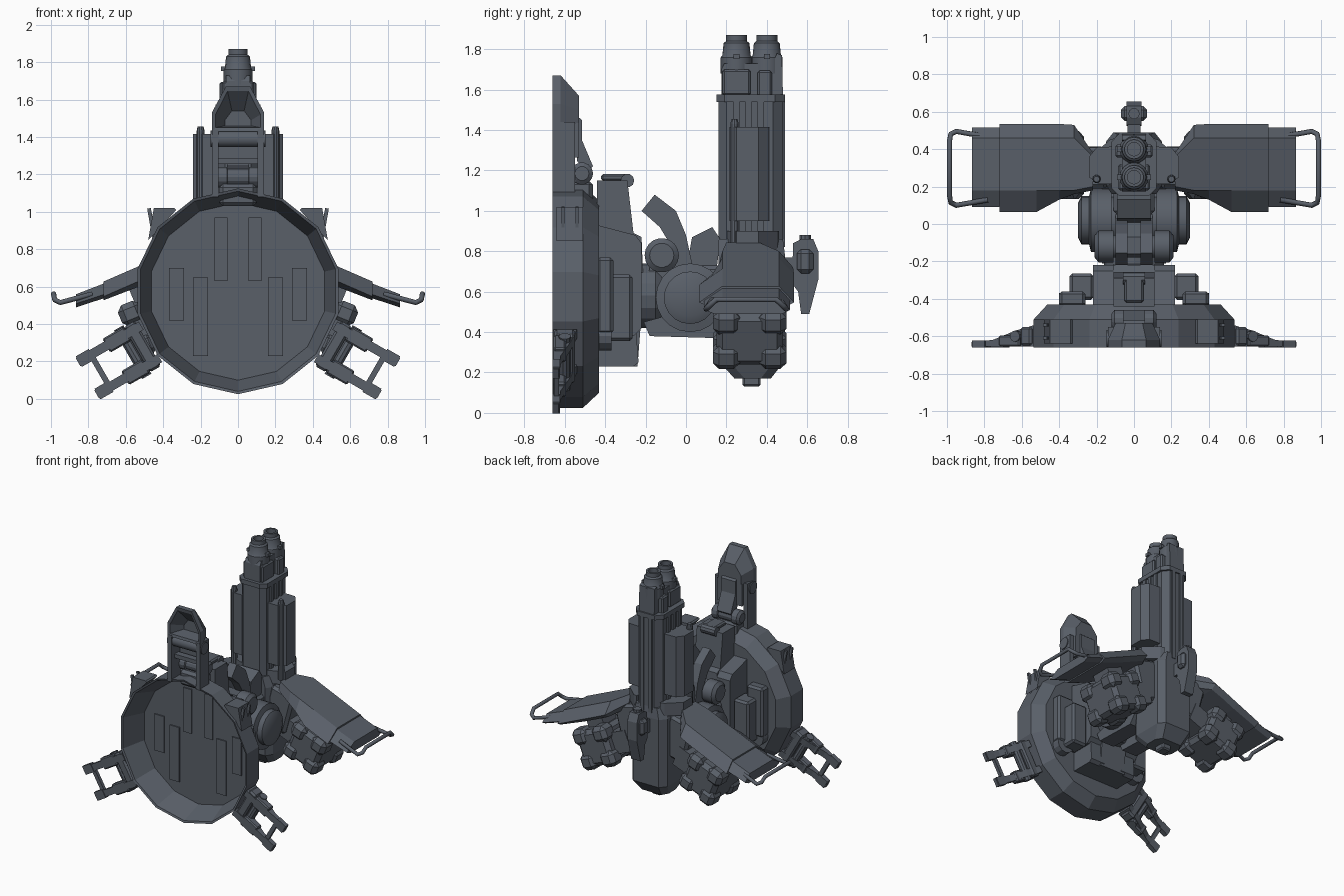
import bpy, bmesh, math
from math import sin, cos, pi, radians
from mathutils import Matrix, Vector

if "Cube" in bpy.data.objects:
    bpy.data.objects.remove(bpy.data.objects["Cube"])

mat = bpy.data.materials.new("dark_steel")
mat.diffuse_color = (0.1, 0.115, 0.14, 1)
mat.use_nodes = True
mat.node_tree.nodes["Principled BSDF"].inputs["Base Color"].default_value = mat.diffuse_color
ORDER = {'x': lambda a, b, h: (h, a, b), 'y': lambda a, b, h: (a, h, b), 'z': lambda a, b, h: (a, b, h)}


def finish(name, verts, faces, mirror=False, M=None, bevel=0, smooth=False):
    me = bpy.data.meshes.new(name)
    me.from_pydata([(M @ Vector(v)) if M else v for v in verts], [], faces)
    bm = bmesh.new()
    bm.from_mesh(me)
    bmesh.ops.recalc_face_normals(bm, faces=bm.faces)
    bm.to_mesh(me)
    bm.free()
    ob = bpy.data.objects.new(name, me)
    bpy.context.collection.objects.link(ob)
    me.materials.append(mat)
    if bevel:
        m = ob.modifiers.new("bevel", 'BEVEL')
        m.width, m.segments = bevel, 1
    if mirror:
        ob.modifiers.new("mirror", 'MIRROR')
    if smooth:
        bpy.context.view_layer.objects.active = ob
        ob.select_set(True)
        bpy.ops.object.shade_smooth_by_angle(angle=radians(35))
        ob.select_set(False)
    return ob


def loft(name, sections, **kw):
    n, k = len(sections[0]), len(sections)
    faces = [[s * n + i, s * n + (i + 1) % n, (s + 1) * n + (i + 1) % n, (s + 1) * n + i]
             for s in range(k - 1) for i in range(n)]
    faces += [list(range(n)), list(range((k - 1) * n, k * n))]
    return finish(name, [p for s in sections for p in s], faces, **kw)


def prism(name, pts, axis, lo, hi, **kw):
    return loft(name, [[ORDER[axis](a, b, h) for a, b in pts] for h in (lo, hi)], **kw)


def box(name, c, size, tilt=0, M=None, **kw):
    v = [(x * size[0] / 2, y * size[1] / 2, z * size[2] / 2) for z in (-1, 1)
         for x, y in ((-1, -1), (1, -1), (1, 1), (-1, 1))]
    T = Matrix.Translation(c) @ Matrix.Rotation(radians(tilt), 4, 'Y')
    return loft(name, [v[:4], v[4:]], M=(M @ T if M else T), **kw)


def lathe(name, prof, c, axis, n=20, phase=0.0, **kw):
    """Stacked rings (radius, position along axis), capped at both ends; c is the centre in the other two axes."""
    return loft(name, [[ORDER[axis](c[0] + r * cos(phase + 2 * pi * i / n), c[1] + r * sin(phase + 2 * pi * i / n), h)
                        for i in range(n)] for r, h in prof], **kw)


def sym(half):
    return half + [(-a, b) for a, b in reversed(half)]


ZC = 0.575
# Base dish, open to the front, with thin panels inside
lathe("base_dish", [(.475, -.48), (.535, -.655), (.55, -.66), (.55, -.51), (.475, -.43)], (0, ZC), 'y', 14, pi / 2)
for x, z, w, h in ((.33, .56, .08, .28), (.20, .44, .08, .42), (.09, .80, .07, .34)):
    box("dish_panel", (x, -.482, z), (w, .014, h), mirror=True)

# Rim latches
prism("rim_latch", [(.33, 1.01), (.34, 1.02), (.45, 1.02), (.48, .85), (.44, .89)], 'y', -.64, -.51, mirror=True)
for y in (-.61, -.54):
    box("latch_bar", (.462, y, .94), (.02, .015, .16), 10, mirror=True)

# Lower folding feet, 120 degrees from the top one
M = Matrix.Translation((0, 0, ZC)) @ Matrix.Rotation(radians(120), 4, 'Y')
for s in (-1, 1):
    a, b = sorted((s * .075, s * .125))
    prism("foot_prong", [(-.655, .54), (-.655, .93), (-.63, .93), (-.62, .80), (-.57, .66), (-.54, .54)], 'x', a, b,
          M=M, mirror=True)
    box("foot_pad", (s * .1, -.625, .69), (.085, .06, .13), M=M, mirror=True, bevel=.008)
    box("foot_toe", (s * .1, -.642, .885), (.065, .036, .08), M=M, mirror=True)
box("foot_crossbar", (0, -.64, .85), (.2, .025, .03), M=M, mirror=True)
box("foot_hinge", (0, -.6, .59), (.28, .1, .07), M=M, mirror=True, bevel=.012)
lathe("foot_pin", [(.03, -.15), (.03, .15)], (-.6, .65), 'x', 10, M=M, mirror=True)

# Raised top foot: hollow hooded plate on two rails
loft("top_foot_hood", [[(x, y, z) for x, z in sym([(.14 * k, zb), (.14 * k, zm), (.065 * k, zt)])]
                       for y, k, zb, zm, zt in ((-.56, .5, 1.46, 1.49, 1.54), (-.655, .86, 1.45, 1.52, 1.645),
                                                (-.66, 1, 1.43, 1.53, 1.67), (-.62, 1, 1.43, 1.53, 1.67),
                                                (-.53, .7, 1.43, 1.5, 1.57))])
box("top_foot_rail", (.122, -.605, 1.26), (.036, .11, .36), mirror=True)
box("top_foot_back", (0, -.545, 1.35), (.21, .03, .17))
lathe("top_foot_roller", [(.045, -.147), (.045, .147)], (-.612, 1.39), 'x', 14, smooth=True)
box("top_foot_bar", (0, -.6, 1.27), (.21, .05, .03))
lathe("top_foot_hinge", [(.035, -.12), (.055, -.105), (.055, -.06), (.045, -.055), (.045, .055), (.055, .06),
                         (.055, .105), (.035, .12)], (-.515, 1.185), 'x', 14)
prism("top_foot_knuckle", [(-.54, 1.47), (-.515, 1.45), (-.515, 1.35), (-.46, 1.22), (-.5, 1.18), (-.54, 1.25)],
      'x', -.06, .06)
box("top_foot_block", (0, -.52, 1.09), (.2, .12, .12), bevel=.02)

# Back frame behind the dish
prism("back_spine", [(-.44, 1.15), (-.29, 1.15), (-.26, .89), (-.22, .87), (-.21, .62), (-.24, .23), (-.44, .23)],
      'x', -.11, .11)
prism("spine_cheek", [(-.44, .93), (-.25, .88), (-.22, .84), (-.22, .42), (-.26, .38), (-.44, .38)],
      'x', .10, .22, mirror=True)
prism("spine_leg", [(-.44, .45), (-.25, .45), (-.235, .25), (-.26, .23), (-.44, .23)], 'x', .08, .2, mirror=True)
lathe("spine_bolt", [(.034, -.06), (.034, .06)], (-.29, 1.15), 'x', 10)
box("spine_cap", (0, -.35, 1.165), (.1, .14, .035), bevel=.01)
box("side_box", (.28, -.335, .52), (.13, .14, .33), mirror=True, bevel=.015)
box("side_plate", (.33, -.40, .58), (.14, .08, .38), mirror=True, bevel=.015)
lathe("side_bolt", [(.07, -.44), (.07, -.37)], (.33, .38), 'y', 12, mirror=True)

# Swivel joint
lathe("swivel_neck", [(.16, -.22), (.16, -.15), (.12, -.1), (.12, 0)], (0, .58), 'y', 16)
lathe("main_pivot", [(.09, -.30), (.13, -.28), (.13, -.24), (.17, -.23), (.17, -.12), (.13, -.12), (.13, .12),
                     (.17, .12), (.17, .23), (.13, .24), (.13, .28), (.09, .30)], (.02, .57), 'x', 20, smooth=True)
lathe("upper_pivot", [(.06, -.21), (.085, -.19), (.085, -.11), (.06, -.11), (.06, .11), (.085, .11), (.085, .19),
                      (.06, .21)], (-.12, .78), 'x', 18, smooth=True)
prism("curved_fin", [(-.22, 1.0), (-.155, 1.08), (-.05, 1.0), (0, .88), (.03, .74), (-.05, .70), (-.07, .82),
                     (-.13, .92)], 'x', .035, .1, mirror=True)
prism("rear_fin", [(.03, .87), (.13, .92), (.17, .86), (.15, .7), (.0, .7)], 'x', -.09, .09)
prism("pivot_link", [(-.16, .84), (-.07, .84), (.08, .66), (.0, .5), (-.2, .6)], 'x', -.1, .1)
prism("under_cradle", [(-.21, .45), (-.18, .38), (.16, .37), (.22, .45), (.22, .58), (.1, .62), (-.1, .48)],
      'x', .04, .17, mirror=True)
box("gun_bridge", (0, .15, .58), (.22, .2, .3), bevel=.02)

# Gun body and barrel housing
prism("barrel_housing", sym([(.07, .16), (.105, .2), (.105, .43), (.065, .48)]), 'z', .78, 1.55)
for y in (.25, .31, .37):
    box("housing_rib", (.107, y, 1.2), (.018, .03, .7), mirror=True)
box("housing_back_rib", (.035, .48, 1.18), (.03, .02, .72), mirror=True)
prism("barrel_collar", sym([(.08, .15), (.12, .19), (.12, .44), (.075, .49)]), 'z', 1.54, 1.575)
prism("muzzle_block", [(.175, 1.57), (.175, 1.70), (.19, 1.73), (.43, 1.73), (.45, 1.78), (.475, 1.77), (.48, 1.57)],
      'x', -.065, .065)
box("muzzle_cheek", (0, .25, 1.635), (.17, .14, .13), bevel=.01)
box("muzzle_side", (0, .39, 1.63), (.2, .07, .13), bevel=.01)
for y in (.25, .40):
    lathe("muzzle", [(.078, 1.68), (.078, 1.76), (.07, 1.77), (.064, 1.83), (.052, 1.84), (.052, 1.87), (.036, 1.87),
                     (.036, 1.80)], (0, y), 'z', 16, smooth=True)
    box("muzzle_lug", (0, y, 1.765), (.18, .03, .025))
loft("gun_lower_body", [[(x, y, z) for x, y in sym([(.12 * k, y0), (.15 * k, y0 + .05), (.15 * k, y1 - .05),
                                                    (.11 * k, y1)])]
                        for z, k, y0, y1 in ((.17, .75, .24, .42), (.26, 1, .16, .49), (.78, 1, .16, .49),
                                             (.86, .8, .16, .48))])
box("gun_foot_stub", (0, .325, .155), (.08, .09, .05), bevel=.01)

# Side canisters with rods
prism("canister", [(.09, .215), (.19, .215), (.24, .25), (.24, .36), (.2, .41), (.09, .415)], 'z', .95, 1.415,
      mirror=True)
lathe("canister_rod", [(.022, .84), (.022, 1.43), (.016, 1.455)], (.2, .24), 'z', 10, mirror=True)
prism("canister_bracket", [(.1, .46), (.13, .45), (.23, .36), (.23, .25), (.1, .2)], 'z', .80, .90, mirror=True)

# Rear sight
prism("rear_sight", [(.53, .84), (.57, .86), (.63, .86), (.655, .8), (.655, .66), (.61, .49), (.57, .49), (.555, .6),
                     (.525, .64)], 'x', -.04, .04)
box("sight_grip", (0, .59, .75), (.14, .08, .12), bevel=.02)
lathe("sight_knob", [(.03, .85), (.03, .88)], (0, .59), 'z', 10)
box("sight_mount", (0, .51, .72), (.07, .08, .1))


# Wing shields with handles and hanging pods
def wing_section(x, y0, y1, th, drop, inset=0):
    z = .94 - .435 * x - inset
    a, b = max(.18, y0 + .02), min(.46, y1 - .02)
    return [(x, y0, z - drop), (x, a, z), (x, b, z), (x, y1, z - drop), (x, y1 - .04, z - th), (x, y0 + .05, z - th)]


loft("wing_shield", [wing_section(.22, .18, .38, .10, .06), wing_section(.32, .16, .53, .11, .08),
                     wing_section(.40, .13, .535, .11, .08), wing_section(.52, .065, .535, .11, .08),
                     wing_section(.72, .065, .535, .10, .08)], mirror=True)
loft("wing_tip", [wing_section(.70, .09, .515, .08, .06, .012), wing_section(.865, .09, .515, .07, .05, .004)],
     mirror=True)
cu = bpy.data.curves.new("wing_handle", 'CURVE')
cu.dimensions, cu.bevel_depth, cu.bevel_resolution = '3D', .014, 2
half = [(.78, .13, .56), (.95, .10, .515), (.98, .115, .53), (.986, .15, .562)]
path = half + [(x, .595 - y, z) for x, y, z in reversed(half)]
sp = cu.splines.new('POLY')
sp.points.add(len(path) - 1)
for p, co in zip(sp.points, path):
    p.co = (*co, 1)
handle = bpy.data.objects.new("wing_handle", cu)
bpy.context.collection.objects.link(handle)
cu.materials.append(mat)
handle.modifiers.new("mirror", 'MIRROR')

box("wing_arm", (.2, .3, .62), (.2, .22, .32), 15, mirror=True, bevel=.02)
P = Matrix.Translation((.455, .315, .405)) @ Matrix.Rotation(radians(22), 4, 'Y')
box("pod_body", (0, 0, 0), (.27, .33, .27), M=P, mirror=True, bevel=.03)
box("pod_stem", (-.02, 0, .17), (.14, .16, .12), M=P, mirror=True)
box("pod_link", (-.19, 0, .0), (.16, .2, .16), M=P, mirror=True)
for sx in (-1, 1):
    for sy in (-1, 1):
        for sz in (-1, 1):
            box("pod_corner", (sx * .09, sy * .115, sz * .092), (.125, .135, .12), M=P, mirror=True, bevel=.03)
